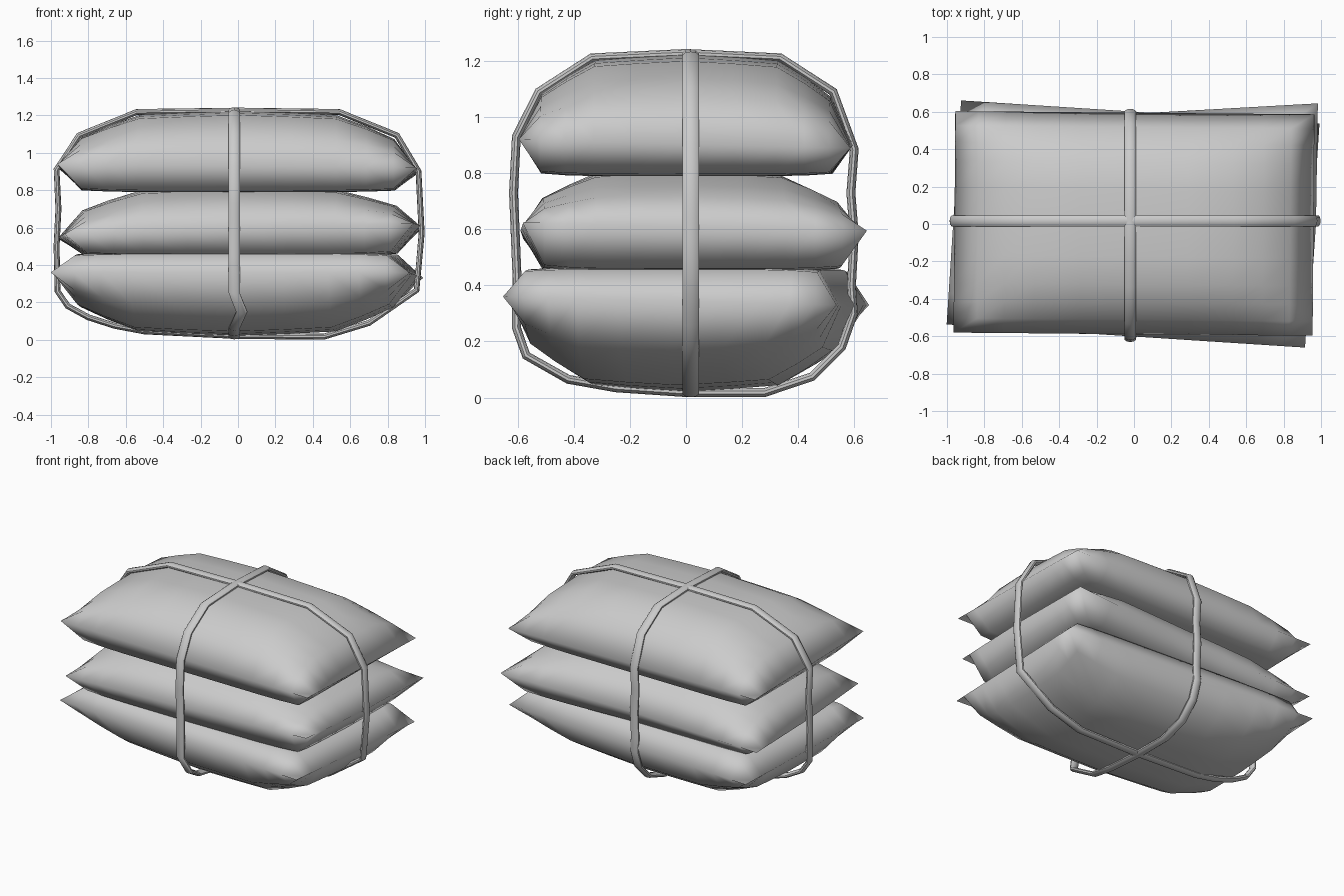
import bpy, bmesh, math
from mathutils import Vector, Matrix

if "Cube" in bpy.data.objects:
    bpy.data.objects.remove(bpy.data.objects["Cube"])

STEPS = [-1, -.87, -.72, -.55, -.3, 0, .3, .55, .72, .87, 1]
PUFFY = [(0, 0), (.13, .53), (.28, .735), (.45, .93), (.7, .968), (1, 1)]
FLAT = [(0, 0), (.13, .93), (.28, .98), (.45, 1), (1, 1)]


def lerp_profile(profile, t):
    for (t0, h0), (t1, h1) in zip(profile, profile[1:]):
        if t <= t1:
            return h0 + (h1 - h0) * (t - t0) / (t1 - t0)
    return profile[-1][1]


def finish(bm, name, angle):
    bmesh.ops.recalc_face_normals(bm, faces=bm.faces)
    me = bpy.data.meshes.new(name)
    bm.to_mesh(me)
    bm.free()
    ob = bpy.data.objects.new(name, me)
    bpy.context.collection.objects.link(ob)
    bpy.ops.object.select_all(action='DESELECT')
    ob.select_set(True)
    bpy.context.view_layer.objects.active = ob
    bpy.ops.object.shade_smooth_by_angle(angle=math.radians(angle))
    return ob


def pillow(name, a, b, seam, up, down, turn=0, shift=(0, 0), tilt=(0, 0), tugs=()):
    """Two puffed sheets sharing a seam; up/down = (absolute z, profile).
    tugs = (corner u, corner v, dx, dy) pulls on single corners."""
    bm = bmesh.new()
    rot = Matrix.Rotation(math.radians(turn), 3, 'Z')
    n = len(STEPS)
    rim = {}
    for z, prof in (up, down):
        grid = {}
        for i, u in enumerate(STEPS):
            for j, v in enumerate(STEPS):
                edge = i in (0, n - 1) or j in (0, n - 1)
                if edge and (i, j) in rim:
                    grid[i, j] = rim[i, j]
                    continue
                s = seam + tilt[0] * u + tilt[1] * v
                k = lerp_profile(prof, 1 - abs(u)) * lerp_profile(prof, 1 - abs(v))
                p = rot @ Vector((a * u, b * v, 0))
                for cu, cv, dx, dy in tugs:
                    w = max(0, u * cu) * max(0, v * cv)
                    p += Vector((dx, dy, 0)) * w
                vert = bm.verts.new((p.x + shift[0], p.y + shift[1], s + (z - s) * k))
                grid[i, j] = vert
                if edge:
                    rim[i, j] = vert
        for i in range(n - 1):
            for j in range(n - 1):
                bm.faces.new([grid[i, j], grid[i + 1, j], grid[i + 1, j + 1], grid[i, j + 1]])
    return finish(bm, name, 150)


def strap(name, pts, axis, thick=.016, wide=.031, sides=10):
    """Closed flattened cord through 3D points; axis is the flat direction."""
    bm = bmesh.new()
    pts = [Vector(p) for p in pts]
    axis = Vector(axis)
    rings = []
    for i, p in enumerate(pts):
        d0 = (p - pts[i - 1]).normalized()
        d1 = (pts[(i + 1) % len(pts)] - p).normalized()
        out = (d0 + d1).cross(axis).normalized()
        rings.append([bm.verts.new(p + out * thick * math.cos(t) + axis * wide * math.sin(t))
                      for t in (2 * math.pi * k / sides for k in range(sides))])
    for i, ring in enumerate(rings):
        nxt = rings[(i + 1) % len(rings)]
        for k in range(sides):
            m = (k + 1) % sides
            bm.faces.new([ring[k], ring[m], nxt[m], nxt[k]])
    return finish(bm, name, 50)


# Stack of three pillows
pillow("bottom_pillow", .96, .60, .345, (.465, FLAT), (.022, PUFFY), turn=-3.7,
       shift=(-.005, 0), tilt=(0, -.015))
pillow("middle_pillow", .965, .59, .58, (.815, PUFFY), (.45, FLAT),
       shift=(.008, 0), tilt=(.03, -.015),
       tugs=[(1, 1, .01, .055), (1, -1, -.04, .01), (-1, -1, .03, .01)])
pillow("top_pillow", .96, .592, .915, (1.222, PUFFY), (.79, FLAT), turn=-.5,
       shift=(0, .003), tilt=(-.01, -.015))

# Cord running left to right
long_loop = [(-.97, .91), (-.96, .7), (-.97, .5), (-.965, .26), (-.91, .18), (-.8, .12),
             (-.66, .075), (-.5, .045), (0, .02), (.46, .017), (.7, .09), (.955, .265),
             (.982, .57), (.965, .9), (.85, 1.093), (.54, 1.218), (0, 1.225),
             (-.54, 1.218), (-.85, 1.093)]
strap("long_cord", [(x, .017, z) for x, z in long_loop], (0, 1, 0))

# Cord running front to back, with a small kink low at the front
short_loop = [(-.605, .93), (-.615, .73), (-.603, .44), (-.605, .25), (-.57, .15), (-.42, .065),
              (-.25, .035), (0, .018), (.28, .018), (.45, .075), (.555, .18), (.597, .3),
              (.59, .4), (.6, .58), (.588, .73), (.6, .885), (.525, 1.09), (.335, 1.212), (0, 1.227),
              (-.335, 1.212), (-.525, 1.09)]
strap("short_cord", [(.02 if z == .15 else -.02, y, z) for y, z in short_loop], (1, 0, 0))
